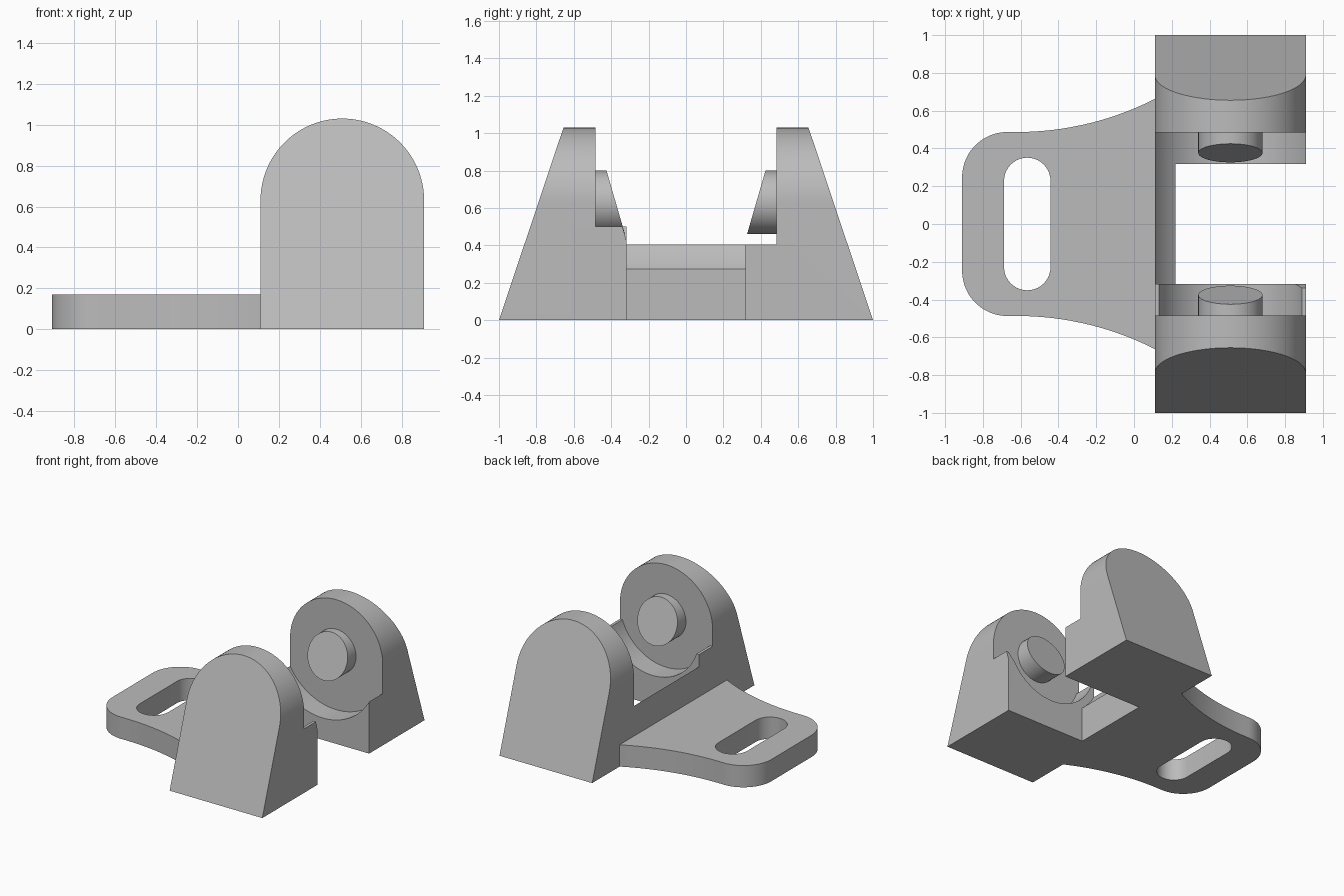
import bpy, bmesh, math

if "Cube" in bpy.data.objects:
    bpy.data.objects.remove(bpy.data.objects["Cube"])

grey = bpy.data.materials.new("light grey")
grey.diffuse_color = (0.5, 0.5, 0.5, 1)
grey.use_nodes = True
grey.node_tree.nodes["Principled BSDF"].inputs["Base Color"].default_value = grey.diffuse_color

CX, CZ = 0.51, 0.63          # pivot axis
X0, X1 = 0.11, 0.91          # cheek sides
IN, LEDGE = 0.485, 0.317     # cheek inner face, ledge inner face


def arc(cx, cy, r, a0, a1, n):
    return [(cx + r * math.cos(math.radians(a0 + (a1 - a0) * i / n)),
             cy + r * math.sin(math.radians(a0 + (a1 - a0) * i / n))) for i in range(n + 1)]


def solid(name, low, high):
    """Closed prism between two matching outlines."""
    bm = bmesh.new()
    a = [bm.verts.new(p) for p in low]
    b = [bm.verts.new(p) for p in high]
    bm.faces.new(a)
    bm.faces.new(b[::-1])
    for i in range(len(a)):
        j = (i + 1) % len(a)
        bm.faces.new((a[j], a[i], b[i], b[j]))
    bmesh.ops.recalc_face_normals(bm, faces=bm.faces[:])
    me = bpy.data.meshes.new(name)
    bm.to_mesh(me)
    bm.free()
    me.materials.append(grey)
    ob = bpy.data.objects.new(name, me)
    bpy.context.collection.objects.link(ob)
    return ob


def prism_y(name, pts, y0, y1):
    """Extrude an x-z outline along y; the ends may be sloped with z."""
    f0 = y0 if callable(y0) else lambda z: y0
    f1 = y1 if callable(y1) else lambda z: y1
    return solid(name, [(x, f0(z), z) for x, z in pts], [(x, f1(z), z) for x, z in pts])


def prism_z(name, pts, z0, z1):
    return solid(name, [(x, y, z0) for x, y in pts], [(x, y, z1) for x, y in pts])


def combine(ob, tool, op):
    bpy.context.view_layer.objects.active = ob
    m = ob.modifiers.new("bool", 'BOOLEAN')
    m.operation, m.object, m.solver = op, tool, 'EXACT'
    bpy.ops.object.modifier_apply(modifier=m.name)
    bpy.data.objects.remove(tool)


def cradle(r, z_top, x_end):
    """Block outline with a round hollow in its top."""
    a0 = 180 + math.degrees(math.asin((CZ - z_top) / r))
    a1 = 540 - a0 if x_end == X1 else 360 - math.degrees(math.acos((x_end - CX) / r))
    pts = arc(CX, CZ, r, a0, a1, 40)
    if pts[0][0] > X0 + 0.005:
        pts.insert(0, (X0, z_top))
        pts.append((X1, z_top))
    else:
        pts[0] = (X0, pts[0][1])
        pts[-1] = (x_end, pts[-1][1])
    return [(X0, 0)] + pts + [(x_end, 0)]


# mounting plate with flared sides, rounded corners and a slot
R = 1.61
flare = math.degrees(math.asin(0.77 / R))
half = arc(-0.62, 0.487 + R, R, 270 + flare, 270, 24) + arc(-0.67, 0.247, 0.24, 90, 180, 20)
body = prism_z("bracket_body", half + [(x, -y) for x, y in reversed(half)], 0, 0.17)
slot = arc(-0.565, 0.228, 0.123, 0, 180, 20)
combine(body, prism_z("slot_cutter", slot + [(x, -y) for x, y in reversed(slot)], -0.1, 0.3), 'DIFFERENCE')

# cross wall joining the two cheeks
R_BIG = math.hypot(0.40, 0.225)
combine(body, prism_y("cross_wall", cradle(R_BIG, CZ - 0.225, 0.22), -0.4, LEDGE), 'UNION')

# ledges under the pins; the front one has a trimmed corner
back = prism_y("back_ledge", cradle(R_BIG, CZ - 0.225, X1), LEDGE, 0.6)
front = prism_y("front_ledge", cradle(0.40, 0.5, X1), -0.6, -LEDGE)
trim = prism_y("trim_cutter", [(CX, CZ)] + arc(CX, CZ, R_BIG, 290, 360, 24),
               lambda z: -0.425 + (0.8 - z) * 0.285, 0)
combine(front, trim, 'DIFFERENCE')
combine(body, back, 'UNION')
combine(body, front, 'UNION')

# cheeks with arched tops and sloped outer faces, and pins with slanted ends
arch = [(X0, 0)] + arc(CX, CZ, 0.40, 180, 0, 48) + [(X1, 0)]
disc = arc(CX, CZ, 0.17, 0, 360, 48)[:-1]
for s in (-1, 1):
    combine(body, prism_y("cheek", arch, s * IN, lambda z: s * (1 - z * 0.345 / 1.03)), 'UNION')
    combine(body, prism_y("pin", disc, s * 0.55, lambda z: s * (0.425 - (0.8 - z) * 0.29)), 'UNION')

bpy.ops.object.select_all(action='DESELECT')
body.select_set(True)
bpy.context.view_layer.objects.active = body
bpy.ops.object.shade_smooth_by_angle(angle=math.radians(25))
